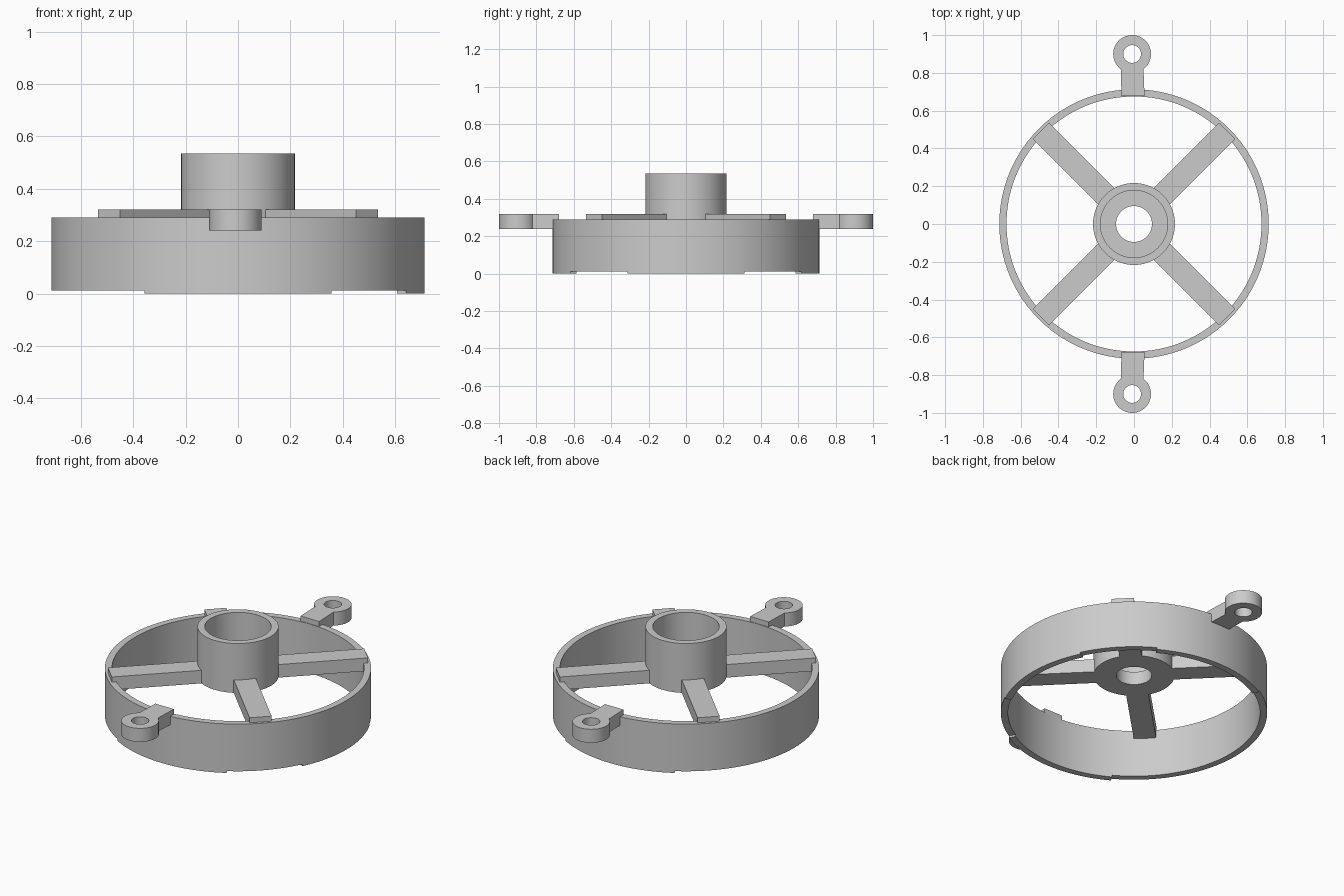
import bpy, bmesh, math
from mathutils import Matrix

if "Cube" in bpy.data.objects:
    bpy.data.objects.remove(bpy.data.objects["Cube"])

grey = bpy.data.materials.new("light_grey")
grey.diffuse_color = (0.6, 0.6, 0.6, 1)
grey.use_nodes = True
grey.node_tree.nodes["Principled BSDF"].inputs["Base Color"].default_value = grey.diffuse_color


def finish(obj):
    obj.data.materials.clear()
    obj.data.materials.append(grey)
    bpy.ops.object.select_all(action='DESELECT')
    obj.select_set(True)
    bpy.context.view_layer.objects.active = obj
    bpy.ops.object.shade_smooth_by_angle(angle=math.radians(30))


def from_bmesh(name, bm):
    bmesh.ops.remove_doubles(bm, verts=bm.verts, dist=1e-5)
    bmesh.ops.recalc_face_normals(bm, faces=bm.faces)
    me = bpy.data.meshes.new(name)
    bm.to_mesh(me)
    bm.free()
    obj = bpy.data.objects.new(name, me)
    bpy.context.collection.objects.link(obj)
    finish(obj)
    return obj


def lathe(name, profile, n=96):
    bm = bmesh.new()
    for i in range(n):
        a, b = 2 * math.pi * i / n, 2 * math.pi * (i + 1) / n
        for (r, z), (s, w) in zip(profile, profile[1:] + profile[:1]):
            pts = [(r, z, a), (r, z, b), (s, w, b), (s, w, a)]
            bm.faces.new([bm.verts.new((q * math.cos(t), q * math.sin(t), h)) for q, h, t in pts])
    return from_bmesh(name, bm)


# outer ring, bottom edge relieved between three low feet
R_OUT, R_IN, Z_STEP, Z_TOP, N = 0.713, 0.675, 0.011, 0.29, 180


def is_foot(i):
    d = (i + 0.5) * 360 / N
    d = min(d, 360 - d)
    return d < 26 or 60 < d < 120


bm = bmesh.new()


def quad(*pts):
    bm.faces.new([bm.verts.new((r * math.cos(t), r * math.sin(t), z)) for r, z, t in pts])


for i in range(N):
    a, b = 2 * math.pi * i / N, 2 * math.pi * (i + 1) / N
    bands = [(Z_STEP, Z_TOP)] + ([(0, Z_STEP)] if is_foot(i) else [])
    for lo, hi in bands:
        for r in (R_OUT, R_IN):
            quad((r, lo, a), (r, lo, b), (r, hi, b), (r, hi, a))
    for z in (Z_TOP, bands[-1][0]):
        quad((R_IN, z, a), (R_OUT, z, a), (R_OUT, z, b), (R_IN, z, b))
    if is_foot(i) != is_foot((i + 1) % N):
        quad((R_IN, 0, b), (R_OUT, 0, b), (R_OUT, Z_STEP, b), (R_IN, Z_STEP, b))
from_bmesh("outer_ring", bm)

# hub cup with a smaller hole through its floor
lathe("hub", [(0.095, 0.243), (0.217, 0.243), (0.217, 0.535),
              (0.178, 0.535), (0.178, 0.32), (0.095, 0.32)])

# four diagonal spokes
for k in range(4):
    bm = bmesh.new()
    bmesh.ops.create_cube(bm, size=1)
    r0, r1 = 0.195, 0.697
    bm.transform(Matrix.Rotation(math.radians(45 + 90 * k), 4, 'Z')
                 @ Matrix.Translation(((r0 + r1) / 2, 0, 0.2815))
                 @ Matrix.Diagonal((r1 - r0, 0.12, 0.077, 1)))
    from_bmesh(f"spoke_{k + 1}", bm)

# front and back mounting lugs: tapered stem, round eye and bolt hole
CX, CY, EYE, HOLE = -0.01, 0.90, 0.10, 0.047
for name, s in (("front_lug", -1), ("back_lug", 1)):
    arc = [math.radians(-53 + 286 * i / 56) for i in range(57)]
    outer = [(-0.066, 0.678), (0.056, 0.678)]
    outer += [(CX + EYE * math.cos(t), CY + EYE * math.sin(t)) for t in arc]
    hole = [(CX + HOLE * math.cos(2 * math.pi * i / 40),
             CY + HOLE * math.sin(2 * math.pi * i / 40)) for i in range(40)]
    cu = bpy.data.curves.new(name, 'CURVE')
    cu.dimensions, cu.fill_mode, cu.extrude = '2D', 'BOTH', 0.04
    for loop in (outer, hole):
        sp = cu.splines.new('POLY')
        sp.points.add(len(loop) - 1)
        for p, (x, y) in zip(sp.points, loop):
            p.co = (x, s * y, 0, 1)
        sp.use_cyclic_u = True
    obj = bpy.data.objects.new(name, cu)
    bpy.context.collection.objects.link(obj)
    obj.location.z = 0.28
    bpy.ops.object.select_all(action='DESELECT')
    obj.select_set(True)
    bpy.context.view_layer.objects.active = obj
    bpy.ops.object.convert(target='MESH')
    obj = bpy.context.view_layer.objects.active
    bm = bmesh.new()
    bm.from_mesh(obj.data)
    bmesh.ops.remove_doubles(bm, verts=bm.verts, dist=1e-5)
    bmesh.ops.recalc_face_normals(bm, faces=bm.faces)
    bm.to_mesh(obj.data)
    bm.free()
    finish(obj)
